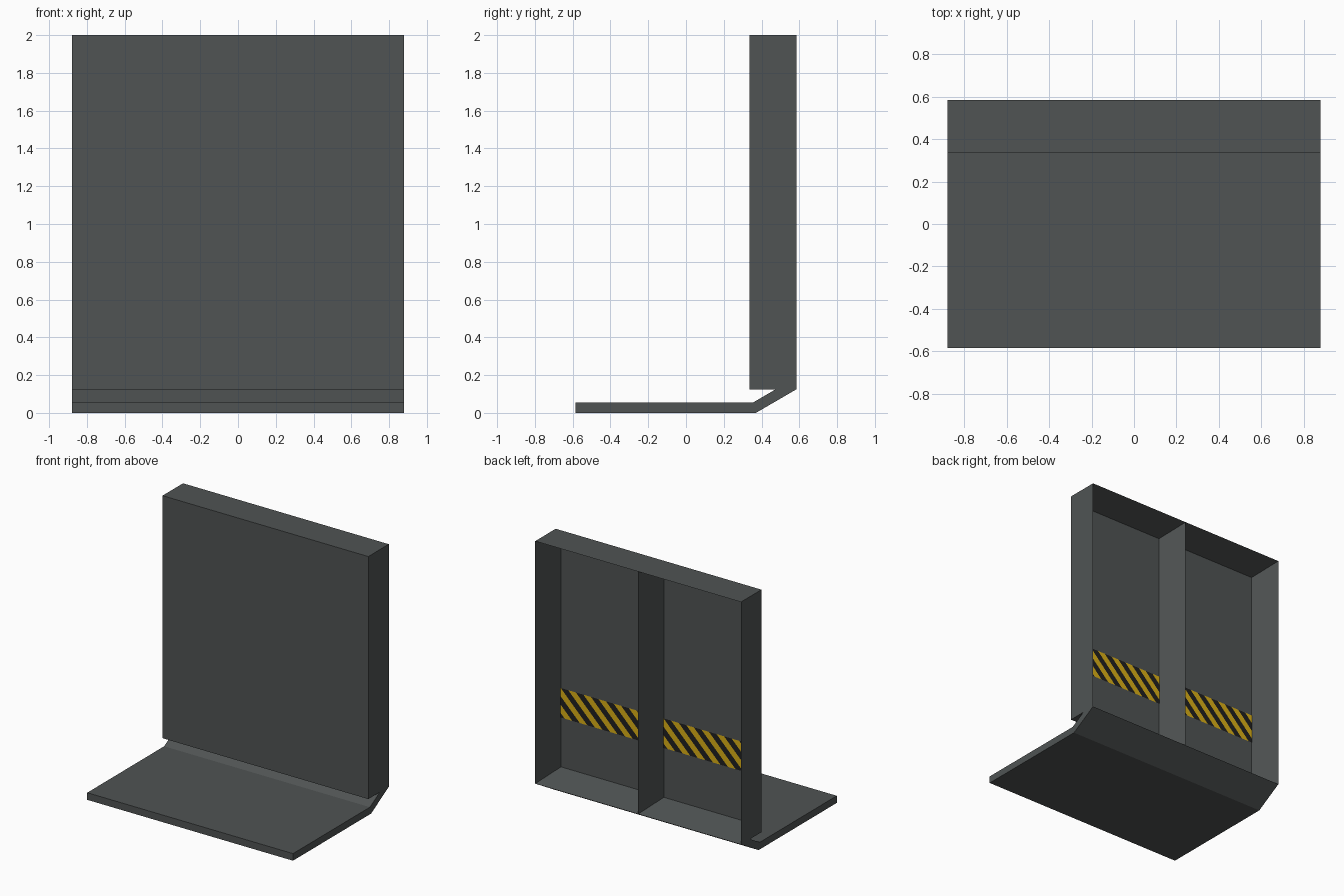
import bpy, bmesh, math
from mathutils import Vector

if "Cube" in bpy.data.objects:
    bpy.data.objects.remove(bpy.data.objects["Cube"])

HALF_W = 0.88
FRONT, BACK = 0.335, 0.585
RIM, DEPTH = 0.052, 0.24


def material(name, rgb):
    m = bpy.data.materials.new(name)
    m.diffuse_color = (*rgb, 1)
    m.use_nodes = True
    m.node_tree.nodes["Principled BSDF"].inputs["Base Color"].default_value = m.diffuse_color
    return m


GREY = material("dark grey metal", (0.080, 0.088, 0.088))
YELLOW = material("warning yellow", (0.70, 0.43, 0.008))
BLACK = material("warning black", (0.014, 0.014, 0.014))


def finish(bm, name, mats):
    mesh = bpy.data.meshes.new(name)
    bm.to_mesh(mesh)
    bm.free()
    for m in mats:
        mesh.materials.append(m)
    obj = bpy.data.objects.new(name, mesh)
    bpy.context.collection.objects.link(obj)
    return obj


def extrude_profile(points):
    """Side profile (y, z) pulled across the full width."""
    bm = bmesh.new()
    face = bm.faces.new([bm.verts.new((-HALF_W, y, z)) for y, z in points])
    ext = bmesh.ops.extrude_face_region(bm, geom=[face])
    verts = [g for g in ext["geom"] if isinstance(g, bmesh.types.BMVert)]
    bmesh.ops.translate(bm, verts=verts, vec=(2 * HALF_W, 0, 0))
    bmesh.ops.recalc_face_normals(bm, faces=bm.faces[:])
    return bm


# Floor plate with its sloped rear foot
bm = extrude_profile([(-0.585, 0), (0.37, 0), (BACK, 0.125),
                      (0.475, 0.125), (0.355, 0.055), (-0.585, 0.055)])
finish(bm, "floor_plate", [GREY])

# Upright wall: split the back in two and sink a pocket into each half
bm = extrude_profile([(FRONT, 0.125), (BACK, 0.125), (BACK, 2), (FRONT, 2)])
bmesh.ops.bisect_plane(bm, geom=bm.verts[:] + bm.edges[:] + bm.faces[:],
                       plane_co=(0, 0, 0), plane_no=(1, 0, 0))
bm.normal_update()
pockets = [f for f in bm.faces if f.normal.y > 0.9]
bmesh.ops.inset_individual(bm, faces=pockets, thickness=RIM, use_even_offset=True)
bmesh.ops.translate(bm, verts=list({v for f in pockets for v in f.verts}),
                    vec=(0, -DEPTH, 0))
finish(bm, "upright_wall", [GREY])

# Hazard strips on the pocket floors, cut along diagonals
Z0, Z1 = 0.56, 0.788
STEP = (HALF_W - 2 * RIM) / 12
for side, x0 in (("right", RIM), ("left", RIM - HALF_W)):
    x1 = x0 + HALF_W - 2 * RIM
    y = BACK - DEPTH + 0.003
    bm = bmesh.new()
    bm.faces.new([bm.verts.new((x, y, z))
                  for x, z in ((x0, Z0), (x0, Z1), (x1, Z1), (x1, Z0))])
    start = x0 - Z1
    for k in range(1, int((x1 - x0 + Z1 - Z0) / STEP) + 1):
        bmesh.ops.bisect_plane(bm, geom=bm.verts[:] + bm.edges[:] + bm.faces[:],
                               plane_co=(start + k * STEP, y, 0),
                               plane_no=Vector((1, 0, -1)).normalized())
    for f in bm.faces:
        c = f.calc_center_median()
        f.material_index = math.floor((c.x - c.z - start) / STEP) % 2
    finish(bm, "hazard_strip_" + side, [YELLOW, BLACK])
